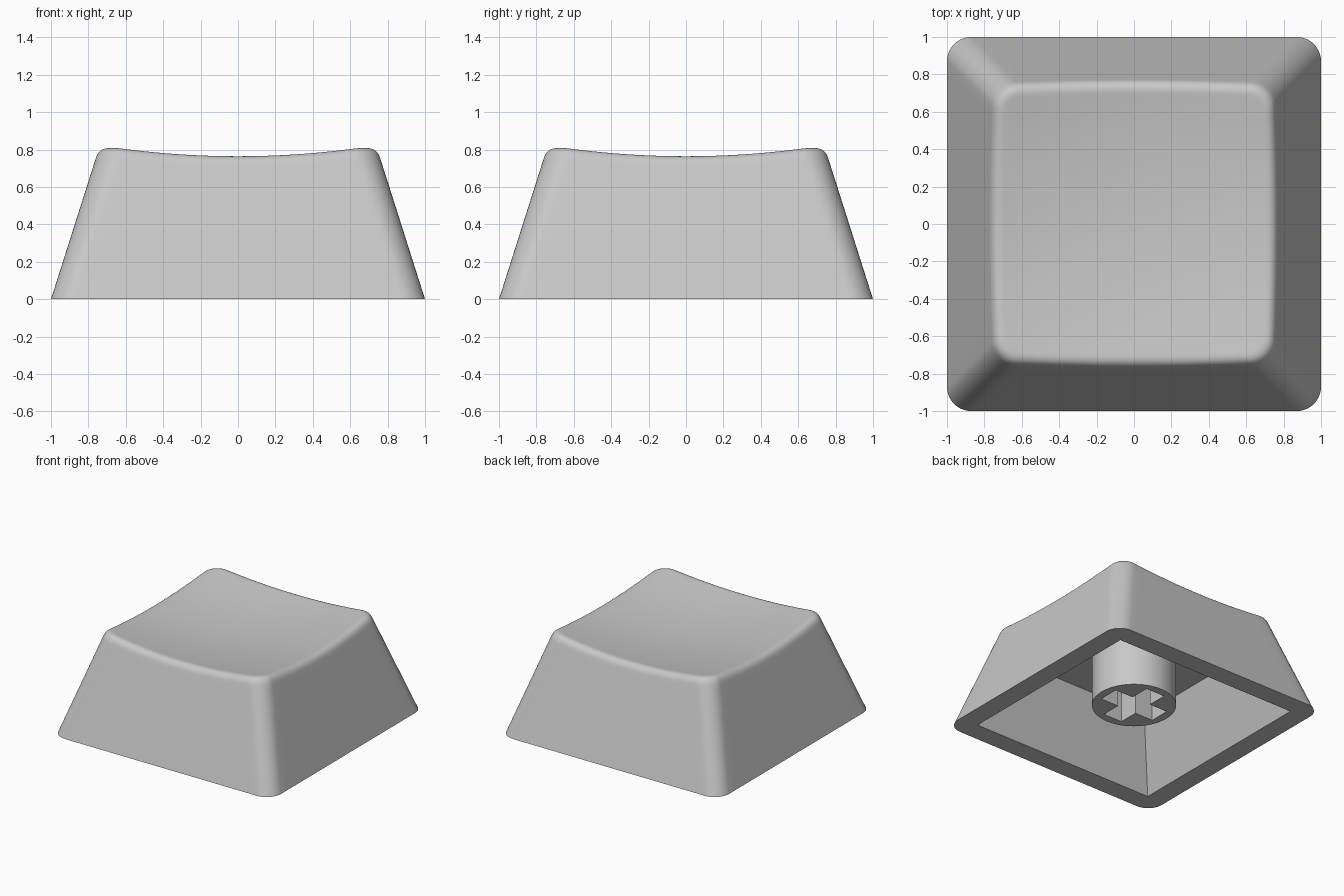
import bpy, bmesh, math
from mathutils import Vector

if "Cube" in bpy.data.objects:
    bpy.data.objects.remove(bpy.data.objects["Cube"])

R, SLOPE, FIL = 0.13, 0.318, 0.055       # corner radius, wall taper, top fillet
ARC, SIDE = 10, 20                       # segments per corner and per side
IN_BASE, IN_TOP, CEIL = 0.836, 0.63, 0.545

grey = bpy.data.materials.new("warm_grey_plastic")
grey.diffuse_color = (0.58, 0.58, 0.58, 1)
grey.use_nodes = True
grey.node_tree.nodes["Principled BSDF"].inputs["Base Color"].default_value = grey.diffuse_color


def dish(x, y):
    """Height of the scooped top."""
    return 0.708 + 0.112 * (x * x + y * y)


def outline(half, r):
    """Rounded square with a fixed number of points."""
    c, pts = half - r, []
    for q in range(4):
        t0 = q * math.pi / 2
        ca, sa = round(math.cos(t0)), round(math.sin(t0))
        turn = lambda x, y: (x * ca - y * sa, x * sa + y * ca)
        for i in range(ARC + 1):
            a = math.pi / 2 * i / ARC
            pts.append(turn(c + r * math.cos(a), c + r * math.sin(a)))
        for i in range(1, SIDE):
            pts.append(turn(c - 2 * c * i / SIDE, half))
    return pts


COUNT = len(outline(1, R))


def wall(i, z):
    x, y = outline(1 - SLOPE * z, R)[i]
    return Vector((x, y, z))


def column(i):
    """Points from the ceiling, round the rim, up the wall and over the top."""
    col = [Vector((*outline(IN_TOP, 0)[i], CEIL)), Vector((*outline(IN_BASE, 0)[i], 0)), wall(i, 0)]
    z = 0.77
    for _ in range(6):                   # find where wall and dish meet
        edge = wall(i, z)
        z = dish(edge.x, edge.y)
    edge = wall(i, z)
    a = wall(i, z - FIL)
    bx, by = outline(1 - SLOPE * z - FIL, R - FIL)[i]
    b = Vector((bx, by, dish(bx, by)))
    col += [wall(i, z - FIL - 0.03)]
    for k in range(9):                   # rounded top edge
        t = k / 8
        col.append(a * (1 - t) ** 2 + edge * 2 * t * (1 - t) + b * t * t)
    for s in (0.97, 0.88, 0.76, 0.64, 0.52, 0.4, 0.28, 0.16, 0.06):
        col.append(Vector((bx * s, by * s, dish(bx * s, by * s))))
    return col


def finish(ob):
    ob.data.materials.clear()
    ob.data.materials.append(grey)
    bpy.ops.object.select_all(action='DESELECT')
    ob.select_set(True)
    bpy.context.view_layer.objects.active = ob
    bpy.ops.object.shade_smooth_by_angle(angle=math.radians(30))


# Hollow shell with dished top
bm = bmesh.new()
cols = [[bm.verts.new(p) for p in column(i)] for i in range(COUNT)]
for i in range(COUNT):
    c, d = cols[i], cols[(i + 1) % COUNT]
    for k in range(len(c) - 1):
        bm.faces.new((c[k], d[k], d[k + 1], c[k + 1]))
bm.faces.new([c[-1] for c in cols])
bm.faces.new([c[0] for c in reversed(cols)])
bmesh.ops.remove_doubles(bm, verts=bm.verts, dist=1e-4)
bmesh.ops.recalc_face_normals(bm, faces=bm.faces)
mesh = bpy.data.meshes.new("cap_shell")
bm.to_mesh(mesh)
bm.free()
shell = bpy.data.objects.new("cap_shell", mesh)
bpy.context.collection.objects.link(shell)
finish(shell)

# Round stem with a cross-shaped socket
Z0, Z1, RAD, L, W = 0.113, 0.55, 0.317, 0.25, 0.085
circle = [(RAD * math.cos(math.tau * i / 64), RAD * math.sin(math.tau * i / 64)) for i in range(64)]
cross = []
for q in range(4):
    ca, sa = round(math.cos(q * math.pi / 2)), round(math.sin(q * math.pi / 2))
    cross += [(x * ca - y * sa, x * sa + y * ca) for x, y in ((L, -W), (L, W), (W, W))]
curve = bpy.data.curves.new("stem", 'CURVE')
curve.dimensions = '2D'
curve.fill_mode = 'BOTH'
curve.extrude = (Z1 - Z0) / 2
for pts in (circle, cross):
    sp = curve.splines.new('POLY')
    sp.points.add(len(pts) - 1)
    for p, (x, y) in zip(sp.points, pts):
        p.co = (x, y, 0, 1)
    sp.use_cyclic_u = True
stem = bpy.data.objects.new("stem", curve)
stem.location.z = (Z0 + Z1) / 2
bpy.context.collection.objects.link(stem)
bpy.ops.object.select_all(action='DESELECT')
stem.select_set(True)
bpy.context.view_layer.objects.active = stem
bpy.ops.object.convert(target='MESH')
stem = bpy.context.view_layer.objects.active
bm = bmesh.new()
bm.from_mesh(stem.data)
bmesh.ops.remove_doubles(bm, verts=bm.verts, dist=1e-4)
bmesh.ops.recalc_face_normals(bm, faces=bm.faces)
bm.to_mesh(stem.data)
bm.free()
finish(stem)
